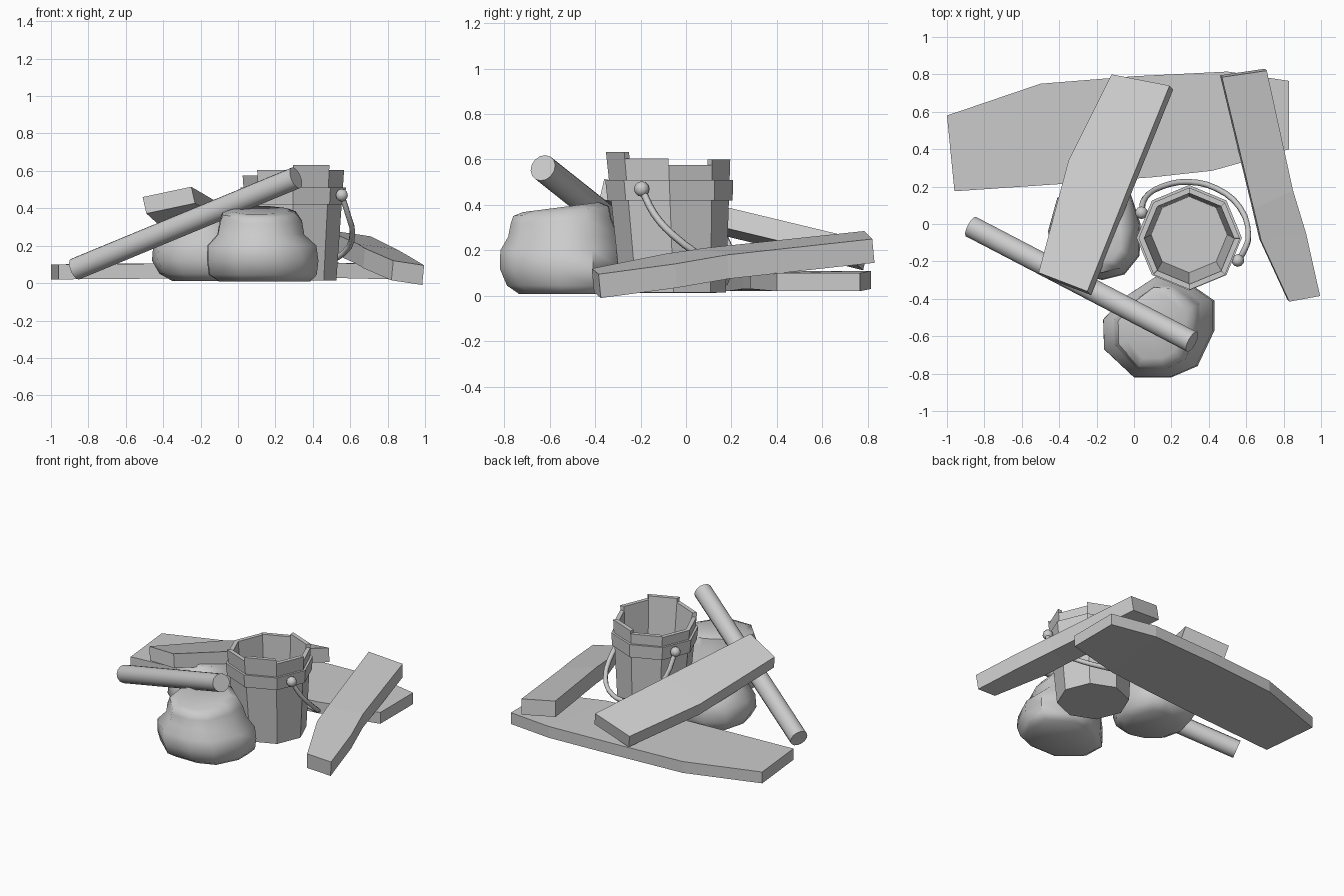
import bpy, bmesh, math
from mathutils import Vector

if "Cube" in bpy.data.objects:
    bpy.data.objects.remove(bpy.data.objects["Cube"])


def finish(name, bm, smooth=None):
    bmesh.ops.remove_doubles(bm, verts=bm.verts, dist=1e-5)
    bmesh.ops.recalc_face_normals(bm, faces=bm.faces)
    me = bpy.data.meshes.new(name)
    bm.to_mesh(me)
    bm.free()
    ob = bpy.data.objects.new(name, me)
    bpy.context.collection.objects.link(ob)
    if smooth:
        bpy.ops.object.select_all(action='DESELECT')
        ob.select_set(True)
        bpy.context.view_layer.objects.active = ob
        bpy.ops.object.shade_smooth_by_angle(angle=math.radians(smooth))
    return ob


def loft(bm, rings, cap=True, closed=False):
    rs = [[bm.verts.new(p) for p in r] for r in rings]
    n = len(rs[0])
    pairs = list(zip(rs, rs[1:])) + ([(rs[-1], rs[0])] if closed else [])
    for a, b in pairs:
        for i in range(n):
            j = (i + 1) % n
            bm.faces.new((a[i], a[j], b[j], b[i]))
    if cap and not closed:
        bm.faces.new(rs[0])
        bm.faces.new(rs[-1])


# Planks: stations of top-left and top-right edge points, plus a thickness vector
def plank(name, stations, down):
    bm = bmesh.new()
    d = Vector(down)
    loft(bm, [[Vector(l), Vector(r), Vector(r) + d, Vector(l) + d] for l, r in stations])
    return finish(name, bm)


plank("base_plank", [
    ((-1.0, .58, .10), (-.96, .175, .10)),
    ((-.5, .75, .105), (-.3, .22, .105)),
    ((0, .79, .11), (.1, .25, .11)),
    ((.5, .815, .11), (.42, .285, .11)),
    ((.83, .765, .10), (.83, .40, .10))], (0, 0, -.08))
plank("left_plank", [
    ((-.51, -.26, .46), (-.25, -.36, .515)),
    ((-.35, .34, .315), (-.02, .22, .38)),
    ((-.12, .80, .20), (.19, .74, .255))], (.02, -.02, -.088))
plank("right_plank", [
    ((.83, -.415, .12), (.995, -.385, .095)),
    ((.68, -.09, .185), (.92, -.05, .14)),
    ((.64, .08, .21), (.85, .18, .18)),
    ((.47, .785, .285), (.71, .82, .25))], (-.01, .01, -.105))


# Bucket: eight tapered staves with uneven tops, a floor and a hoop
def corner(k, r, z):
    t = z / .6
    a = k * math.pi / 4
    return Vector((.295 + r * math.cos(a), -.055 - .022 * t + r * math.sin(a), z))


def outer(z):
    return .23 + .042 * z / .6


WALL = .03
heights = [.575, .60, .58, .575, .575, .605, .632, .605]
for k, h in enumerate(heights):
    bm = bmesh.new()
    loft(bm, [[corner(k, outer(z), z), corner(k + 1, outer(z), z),
               corner(k + 1, outer(z) - WALL, z), corner(k, outer(z) - WALL, z)]
              for z in (.015, h)])
    finish(f"bucket_stave_{k + 1}", bm)

bm = bmesh.new()
loft(bm, [[corner(k, outer(z) - .02, z) for k in range(8)] for z in (.015, .05)])
finish("bucket_floor", bm)

bm = bmesh.new()
loft(bm, [[corner(k, outer(z) + e, z) for k in range(8)]
          for z, e in ((.42, -.004), (.42, .016), (.51, .016), (.51, -.004))], closed=True)
finish("bucket_hoop", bm)

# Bucket handle and its two pivots
path = [(.555, -.195, .47), (.59, -.14, .36), (.612, -.06, .27), (.565, .09, .16),
        (.44, .19, .11), (.29, .225, .12), (.15, .20, .19), (.06, .14, .32), (.04, .06, .47)]
cu = bpy.data.curves.new("handle_path", 'CURVE')
cu.dimensions = '3D'
cu.bevel_depth = .016
cu.bevel_resolution = 1
cu.resolution_u = 3
sp = cu.splines.new('BEZIER')
sp.bezier_points.add(len(path) - 1)
for bp, p in zip(sp.bezier_points, path):
    bp.co = p
    bp.handle_left_type = bp.handle_right_type = 'AUTO'
handle = bpy.data.objects.new("bucket_handle", cu)
bpy.context.collection.objects.link(handle)

for i, p in enumerate((path[0], path[-1])):
    bm = bmesh.new()
    bmesh.ops.create_uvsphere(bm, u_segments=10, v_segments=6, radius=.034)
    bmesh.ops.translate(bm, verts=bm.verts, vec=p)
    finish(f"handle_pivot_{i + 1}", bm, 60)

# Leaning log
a, b = Vector((-.87, -.015, .075)), Vector((.31, -.63, .563))
bm = bmesh.new()
bmesh.ops.create_cone(bm, cap_ends=True, segments=14, radius1=.06, radius2=.06, depth=(b - a).length)
log = finish("log", bm, 40)
log.location = (a + b) / 2
log.rotation_euler = (b - a).to_track_quat('Z', 'Y').to_euler()


# Boulders: a ground outline scaled and shifted level by level
def boulder(name, outline, centre, levels):
    bm = bmesh.new()
    c = Vector(centre)
    rings = []
    for z, sx, sy, dx, dy, tilt in levels:
        rings.append([Vector((c.x + (x - c.x) * sx + dx, c.y + (y - c.y) * sy + dy,
                              z + tilt * (y - c.y))) for x, y in outline])
    loft(bm, rings)
    finish(name, bm, 50)


boulder("front_boulder",
        [(-.165, -.51), (-.05, -.39), (.12, -.28), (.25, -.285), (.43, -.41),
         (.43, -.57), (.34, -.76), (.2, -.82), (0, -.82), (-.16, -.67)],
        (.13, -.55),
        [(.008, .82, .76, .01, .02, 0), (.045, .97, .92, 0, .01, 0),
         (.12, 1, 1, 0, 0, 0), (.20, .98, .99, -.005, 0, 0),
         (.26, .78, .90, -.01, .01, 0), (.33, .74, .82, -.01, 0, .04),
         (.373, .66, .78, -.02, 0, .08), (.39, .5, .62, -.02, 0, .08)])
boulder("rear_boulder",
        [(-.46, -.04), (-.41, .14), (-.28, .21), (-.12, .21), (-.02, .17), (.035, 0),
         (.03, -.17), (-.05, -.27), (-.17, -.30), (-.32, -.26), (-.43, -.17)],
        (-.21, -.05),
        [(.012, .65, .7, .02, 0, 0), (.05, .88, .9, .01, 0, 0), (.12, 1, 1, 0, 0, 0),
         (.21, .97, .98, 0, 0, 0), (.28, .82, .86, .01, 0, 0),
         (.34, .72, .76, .01, -.02, -.12), (.37, .52, .55, .01, -.02, -.14)])
